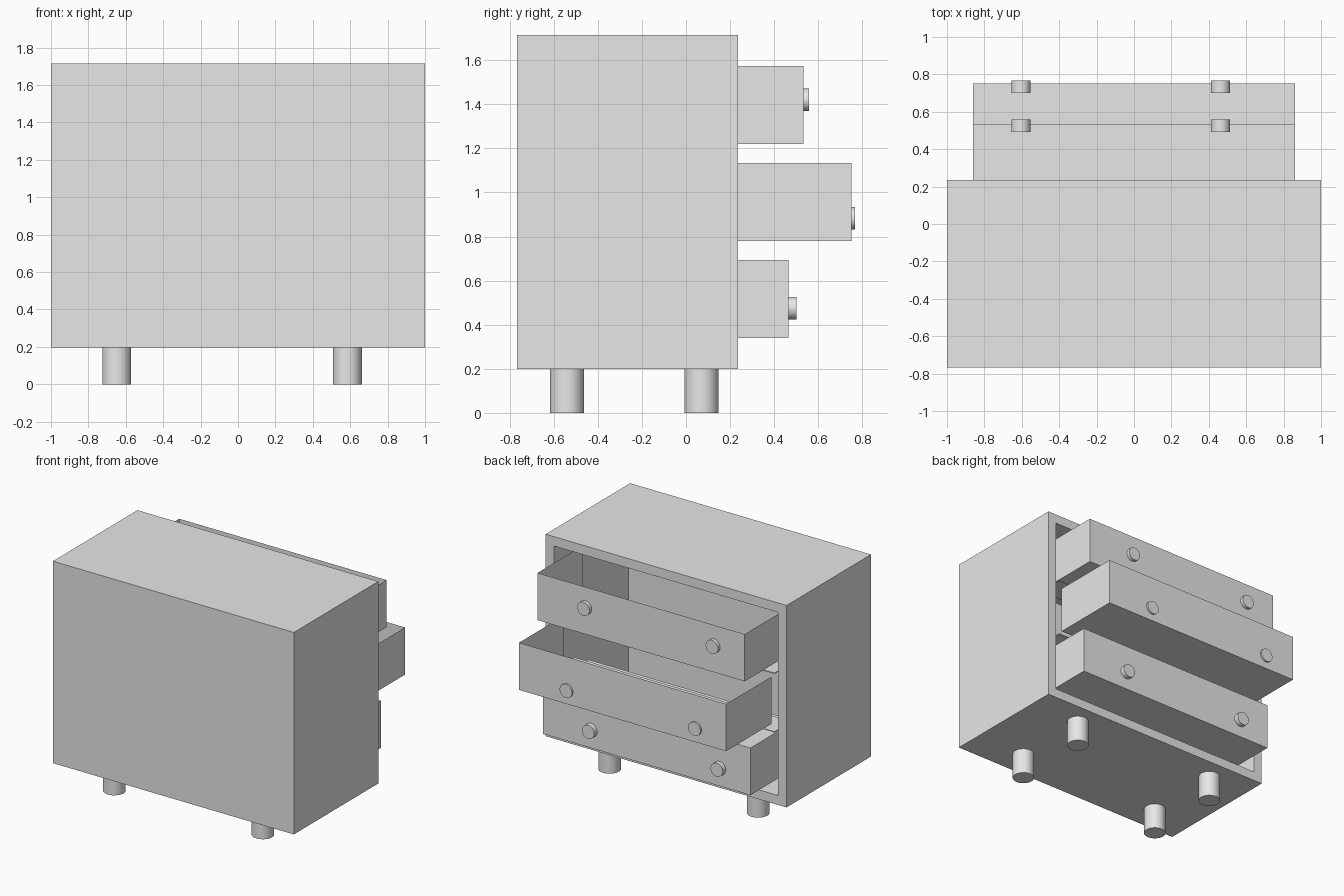
import bpy, bmesh, math
from mathutils import Matrix, Vector

if "Cube" in bpy.data.objects:
    bpy.data.objects.remove(bpy.data.objects["Cube"])

grey = bpy.data.materials.new("light_grey")
grey.use_nodes = True
grey.diffuse_color = (0.8, 0.8, 0.8, 1)
grey.node_tree.nodes["Principled BSDF"].inputs["Base Color"].default_value = (0.8, 0.8, 0.8, 1)


def finish(name, bm):
    mesh = bpy.data.meshes.new(name)
    bm.to_mesh(mesh)
    bm.free()
    mesh.materials.append(grey)
    obj = bpy.data.objects.new(name, mesh)
    bpy.context.collection.objects.link(obj)
    return obj


def box_mesh(low, high):
    low, high = Vector(low), Vector(high)
    bm = bmesh.new()
    bmesh.ops.create_cube(bm, size=1)
    for v in bm.verts:
        v.co = Vector(a * b for a, b in zip(v.co, high - low)) + (low + high) / 2
    bm.normal_update()
    return bm


def cylinder(name, centre, radius, depth, axis="Z"):
    bm = bmesh.new()
    turn = Matrix.Rotation(math.pi / 2, 4, "X") if axis == "Y" else Matrix()
    bmesh.ops.create_cone(bm, cap_ends=True, segments=32, radius1=radius, radius2=radius,
                          depth=depth, matrix=Matrix.Translation(centre) @ turn)
    obj = finish(name, bm)
    bpy.ops.object.select_all(action="DESELECT")
    obj.select_set(True)
    bpy.context.view_layer.objects.active = obj
    bpy.ops.object.shade_smooth_by_angle()


# Cabinet: a box whose drawer side is inset and pushed in to make a cavity
BACK, OPEN = -0.766, 0.236
bm = box_mesh((-1, BACK, 0.198), (1, OPEN, 1.714))
side = [f for f in bm.faces if f.normal.y > 0.9]
bmesh.ops.inset_region(bm, faces=side, thickness=0.1)
cavity = bmesh.ops.extrude_face_region(bm, geom=side)["geom"]
bmesh.ops.delete(bm, geom=side, context="FACES")
bmesh.ops.translate(bm, vec=(0, -0.88, 0), verts=[g for g in cavity if isinstance(g, bmesh.types.BMVert)])
bmesh.ops.recalc_face_normals(bm, faces=bm.faces)
finish("cabinet", bm)

# Thin rails between the drawers
for name, z in (("upper_rail", 1.177), ("lower_rail", 0.737)):
    finish(name, box_mesh((-0.9, OPEN - 0.2, z - 0.003), (0.9, OPEN, z + 0.003)))

# Drawers with two knobs each; the upper two are open shells
LENGTH = 0.535
for name, z, front, knob_z, knob_end, is_open in (
        ("top", 1.22, 0.532, 1.42, 0.558, True),
        ("middle", 0.78, 0.752, 0.883, 0.766, True),
        ("bottom", 0.34, 0.465, 0.475, 0.501, False)):
    bm = box_mesh((-0.86, front - LENGTH, z), (0.86, front, z + 0.354))
    if is_open:
        gone = [f for f in bm.faces if f.normal.z > 0.9 or f.normal.y < -0.9]
        bmesh.ops.delete(bm, geom=gone, context="FACES")
    finish(name + "_drawer", bm)
    for label, x in (("right", -0.605), ("left", 0.462)):
        cylinder(f"{name}_{label}_knob", (x, knob_end - 0.0325, knob_z), 0.051, 0.065, "Y")

# Four round legs
for x_name, x in (("right", -0.648), ("left", 0.585)):
    for y_name, y in (("front", -0.54), ("back", 0.07)):
        cylinder(f"{y_name}_{x_name}_leg", (x, y, 0.1), 0.077, 0.2)
